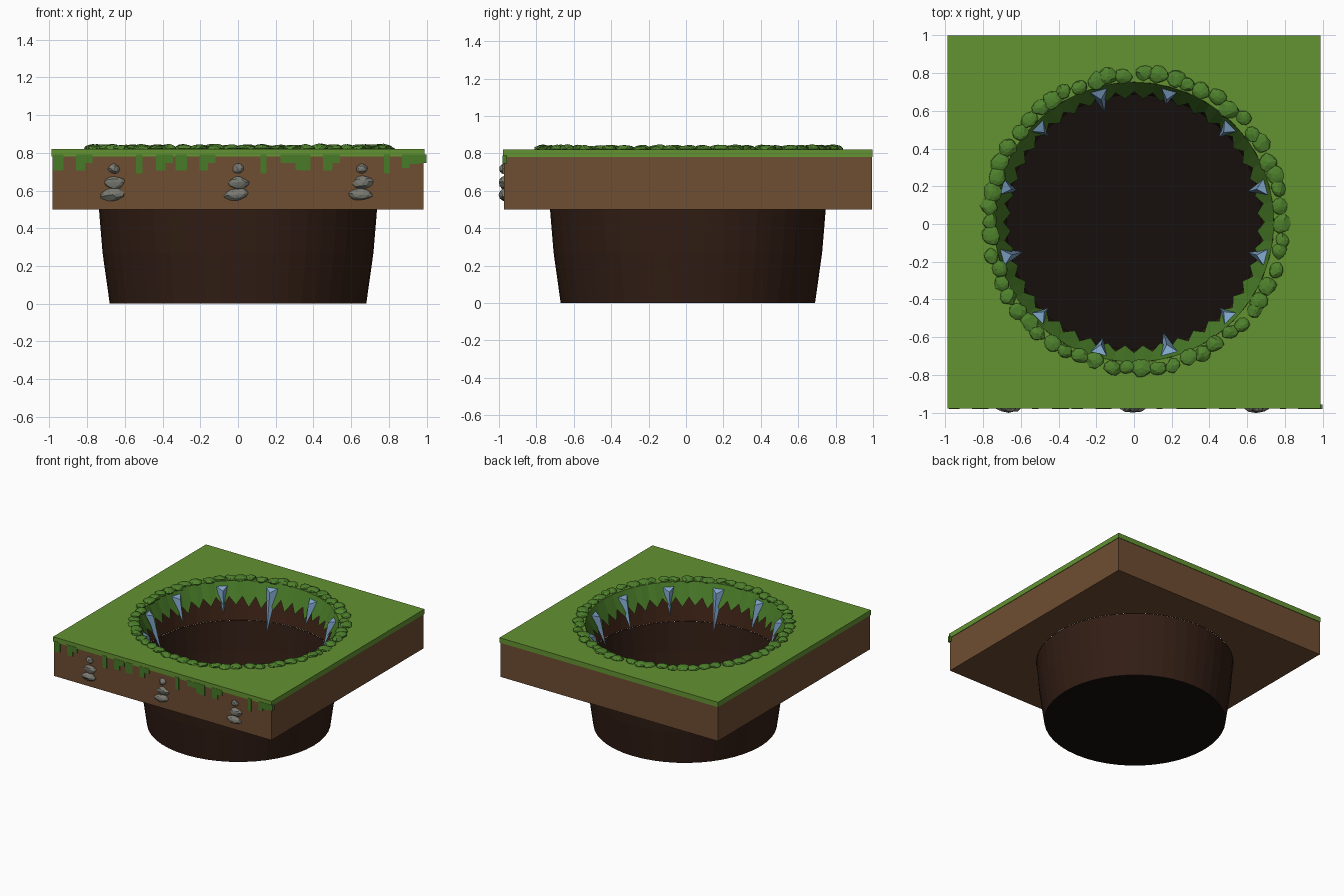
import bpy, bmesh, math, random
from mathutils import Vector, Matrix

if "Cube" in bpy.data.objects:
    bpy.data.objects.remove(bpy.data.objects["Cube"])

random.seed(4)
CY = 0.01          # centre of slab and pit in y
SEG = 48
FRONT = CY - 0.988


def material(name, hexcol):
    lin = [(int(hexcol[i:i + 2], 16) / 255) ** 2.2 for i in (0, 2, 4)]
    m = bpy.data.materials.new(name)
    m.diffuse_color = (*lin, 1)
    m.use_nodes = True
    m.node_tree.nodes["Principled BSDF"].inputs["Base Color"].default_value = m.diffuse_color
    return m


GRASS = material("grass", "639235")
TUFT = material("tuft", "4A7A2C")
BUSH = material("bush", "4F8030")
DIRT = material("dirt", "6E4E35")
WALL = material("wall", "4A2E21")
DARK = material("dark_earth", "35231B")
FLOOR = material("floor", "1C1715")
ICE = material("crystal", "7EA3C8")
STONE = material("stone", "7A7A72")


def finish(bm, name, mat, fix=True):
    if fix:
        bmesh.ops.recalc_face_normals(bm, faces=bm.faces)
    me = bpy.data.meshes.new(name)
    bm.to_mesh(me)
    bm.free()
    me.materials.append(mat)
    ob = bpy.data.objects.new(name, me)
    bpy.context.collection.objects.link(ob)
    return ob


def polar(r, a, z):
    return Vector((r * math.cos(a), CY + r * math.sin(a), z))


def bridge(bm, a, b):
    n = len(a)
    for i in range(n):
        j = (i + 1) % n
        bm.faces.new((a[i], a[j], b[j], b[i]))


def holed_slab(name, half, r, z0, z1, mat):
    """Square slab with a round hole."""
    bm = bmesh.new()
    angs = [2 * math.pi * i / SEG for i in range(SEG)]

    def ring(z, square):
        return [bm.verts.new(polar(half / max(abs(math.cos(a)), abs(math.sin(a)))
                                   if square else r, a, z)) for a in angs]
    loops = [ring(z0, True), ring(z1, True), ring(z1, False), ring(z0, False)]
    for k in range(4):
        bridge(bm, loops[k], loops[(k + 1) % 4])
    return finish(bm, name, mat)


def revolve(name, profile, mat):
    """Open or closed turned wall from (radius, z) points."""
    bm = bmesh.new()
    loops = [[bm.verts.new(polar(r, 2 * math.pi * i / SEG, z)) for i in range(SEG)]
             for r, z in profile]
    for a, b in zip(loops, loops[1:]):
        bridge(bm, a, b)
    return finish(bm, name, mat)


def add_pebble(bm, pos, size, rot, jitter=0.14):
    """Rough faceted lump."""
    vs = bmesh.ops.create_icosphere(bm, subdivisions=2, radius=1)["verts"]
    lobes = [(Vector([random.uniform(-1, 1) for _ in range(3)]).normalized(),
              random.uniform(0.72, 0.95)) for _ in range(9)]
    m = Matrix.Translation(pos) @ rot @ Matrix.Diagonal((*size, 1))
    for v in vs:
        for n, d in lobes:          # chip flat facets off the ball
            over = v.co.dot(n) - d
            if over > 0:
                v.co -= n * over
        v.co = m @ (v.co * random.uniform(1 - jitter / 3, 1 + jitter / 2))


def add_box(bm, x0, x1, y0, y1, z0, z1):
    m = Matrix.Translation(((x0 + x1) / 2, (y0 + y1) / 2, (z0 + z1) / 2)) \
        @ Matrix.Diagonal((x1 - x0, y1 - y0, z1 - z0, 1))
    bmesh.ops.create_cube(bm, size=1, matrix=m)


# ground slabs
holed_slab("dirt_block", 0.984, 0.742, 0.50, 0.78, DIRT)
holed_slab("grass_top", 0.988, 0.742, 0.78, 0.82, GRASS)

# pit walls and floor
revolve("upper_pit_wall", [(0.738, 0.50), (0.738, 0.80), (0.742, 0.80), (0.742, 0.50), (0.738, 0.50)], WALL)
revolve("pit_shaft", [(0.737, 0.50), (0.718, 0.27), (0.68, 0.0), (0.676, 0.0),
                      (0.714, 0.27), (0.733, 0.50), (0.737, 0.50)], DARK)
bm = bmesh.new()
bmesh.ops.create_cone(bm, cap_ends=True, segments=SEG, radius1=0.679, radius2=0.679, depth=0.008,
                      matrix=Matrix.Translation((0, CY, 0.004)))
finish(bm, "pit_floor", FLOOR)

# hanging grass fringe with pointed teeth
bm = bmesh.new()
TEETH = 44
top, low = [], []
for i in range(TEETH * 2):
    a = math.pi * i / TEETH
    top.append(bm.verts.new(polar(0.741, a, 0.822)))
    if i % 2:
        low.append(bm.verts.new(polar(0.655, a, 0.65 + random.uniform(-0.015, 0.015))))
    else:
        low.append(bm.verts.new(polar(0.692, a, 0.715)))
bridge(bm, top, low)
for f in bm.faces:
    f.normal_update()
    c = f.calc_center_median()
    if f.normal.dot(Vector((c.x, c.y - CY, 0))) > 0:
        f.normal_flip()
finish(bm, "grass_fringe", TUFT, fix=False)

# crystals pointing down into the pit
bm = bmesh.new()
drops = [0.26, 0.22, 0.19, 0.33, 0.2, 0.2, 0.31, 0.2, 0.22, 0.32, 0.2, 0.25]
for i, d in enumerate(drops):
    a = math.radians(15 + 30 * i)
    w = 0.042 + 0.03 * (d - 0.2)
    side = Vector((-math.sin(a), math.cos(a), 0)) * w
    z = 0.79
    base = [bm.verts.new(p) for p in (polar(0.722, a, z) + side, polar(0.722, a, z) - side,
                                      polar(0.672, a, z - 0.02))]
    tip = bm.verts.new(polar(0.70 - 0.30 * d, a, z - d))
    bm.faces.new(base)
    for k in range(3):
        bm.faces.new((base[k], base[(k + 1) % 3], tip))
finish(bm, "crystals", ICE)

# leafy lumps around the rim
bm = bmesh.new()
N = 58
for i in range(N):
    a = 2 * math.pi * (i + random.uniform(-0.2, 0.2)) / N
    r = 0.778 + 0.012 * math.cos(a - 0.4) + random.uniform(-0.014, 0.014)
    s = random.uniform(0.037, 0.05)
    rot = Matrix.Rotation(a + random.uniform(-0.3, 0.3), 4, 'Z')
    add_pebble(bm, polar(r, a, 0.824), (s, s * 1.15, random.uniform(0.018, 0.024)), rot)
finish(bm, "rim_bushes", BUSH)

# blocky grass drips on the front: x start, main width, bottom z, side step width
bm = bmesh.new()
drips = [(-0.98, 0.055, 0.705, 0), (-0.86, 0.05, 0.705, 0.04), (-0.54, 0.035, 0.69, 0),
         (-0.435, 0.05, 0.705, 0.04), (-0.33, 0.06, 0.705, 0), (-0.205, 0.045, 0.705, 0.04),
         (0.12, 0.03, 0.69, 0), (0.305, 0.035, 0.71, -0.08), (0.335, 0.05, 0.705, 0),
         (0.45, 0.05, 0.705, 0.04), (0.775, 0.03, 0.69, 0), (0.91, 0.05, 0.74, 0.0),
         (0.87, 0.04, 0.72, 0.09)]
for x, w, zb, step in drips:
    add_box(bm, x, x + w, FRONT - 0.002, FRONT + 0.02, zb, 0.79)
    if step > 0:
        add_box(bm, x + w, x + w + step, FRONT - 0.002, FRONT + 0.02, 0.745, 0.79)
    elif step < 0:
        add_box(bm, x + step, x, FRONT - 0.002, FRONT + 0.02, 0.745, 0.79)
finish(bm, "front_grass_drips", TUFT)

# stacked stones set in the front face
bm = bmesh.new()
for x in (-0.657, 0.0, 0.657):
    for dx, z, w, h in ((-0.008, 0.578, 0.068, 0.036), (0.005, 0.643, 0.057, 0.036),
                        (0.0, 0.717, 0.032, 0.028)):
        rot = Matrix.Rotation(random.uniform(-0.2, 0.2), 4, 'Y')
        add_pebble(bm, Vector((x + dx, FRONT + 0.008, z)), (w, 0.03, h), rot)
finish(bm, "front_stones", STONE)
